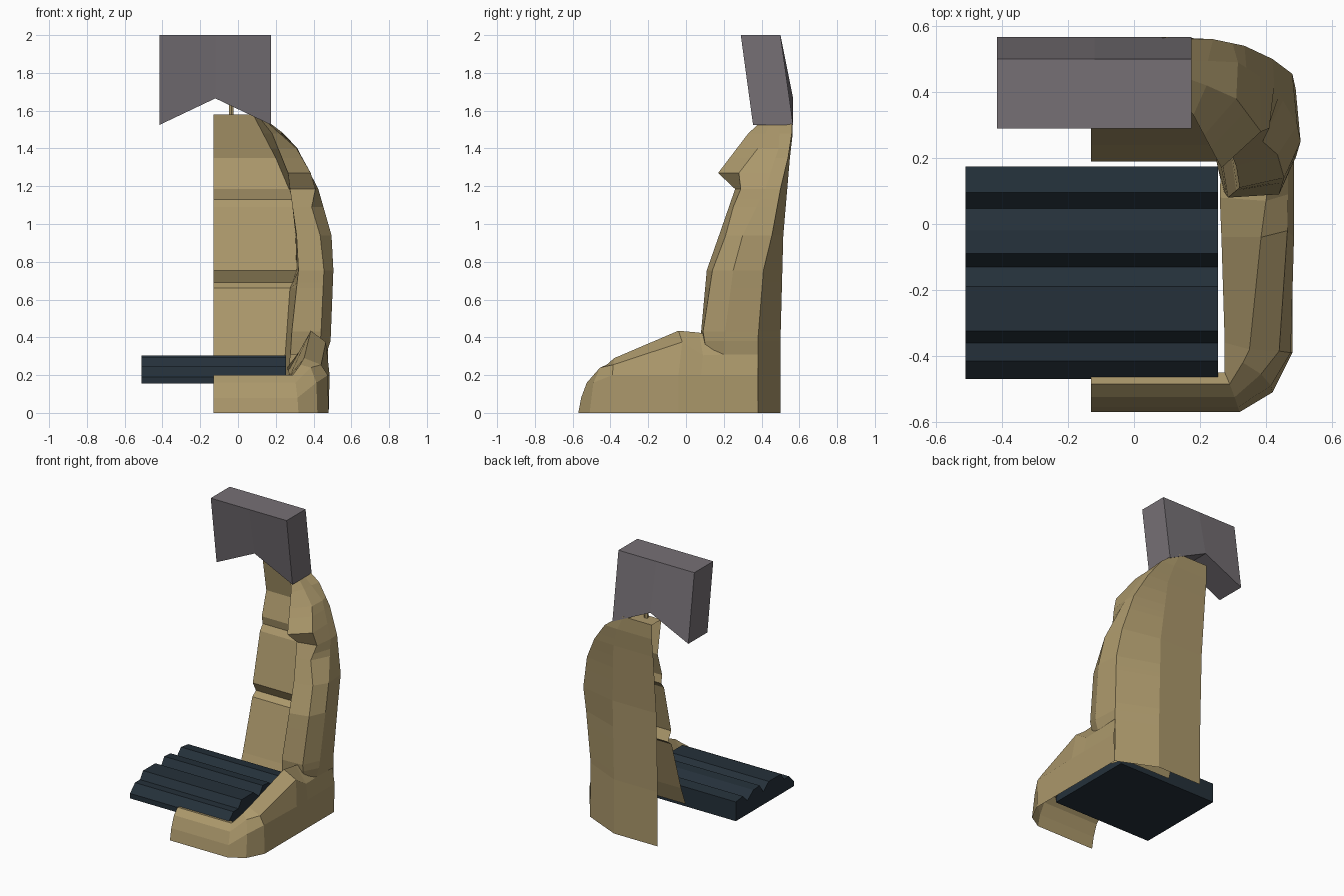
import bpy, bmesh

def material(name, rgb):
    m = bpy.data.materials.new(name)
    m.diffuse_color = (*rgb, 1)
    return m

TAN = material("tan shell", (0.41, 0.315, 0.148))
NAVY = material("dark navy cushion", (0.018, 0.03, 0.042))
GREY = material("warm grey headrest", (0.18, 0.162, 0.178))

def make(name, verts, faces, mat):
    me = bpy.data.meshes.new(name)
    me.from_pydata(verts, [], faces)
    bm = bmesh.new()
    bm.from_mesh(me)
    bmesh.ops.remove_doubles(bm, verts=bm.verts, dist=1e-4)
    bmesh.ops.recalc_face_normals(bm, faces=bm.faces)
    bm.to_mesh(me)
    bm.free()
    me.materials.append(mat)
    ob = bpy.data.objects.new(name, me)
    bpy.context.collection.objects.link(ob)
    return ob

def grid_faces(rows, cols, skip=lambda r, c: False):
    return [(r * cols + c, r * cols + c + 1, (r + 1) * cols + c + 1, (r + 1) * cols + c)
            for r in range(rows - 1) for c in range(cols - 1) if not skip(r, c)]

def extrude_x(name, profile, x0, x1, mat):
    n = len(profile)
    verts = [(x, y, z) for x in (x0, x1) for y, z in profile]
    faces = [(i, (i + 1) % n, n + (i + 1) % n, n + i) for i in range(n)]
    faces += [tuple(range(n)), tuple(range(n, 2 * n))]
    return make(name, verts, faces, mat)

def at(curve, z):
    """Point on a rail given as (z, x, y) keys."""
    if z <= curve[0][0]:
        return (curve[0][1], curve[0][2], z)
    for (za, xa, ya), (zb, xb, yb) in zip(curve, curve[1:]):
        if z <= zb:
            t = (z - za) / (zb - za)
            return (xa + t * (xb - xa), ya + t * (yb - ya), z)
    return (curve[-1][1], curve[-1][2], z)

# Backrest: vertical rails from the padded front, round the bolster, to the back
CUT = -0.13
pad = [(.18, .25, .19), (.31, .25, .24), (.66, .275, .345), (.69, .29, .385), (.755, .31, .35),
       (1.09, .30, .43), (1.13, .295, .46), (1.185, .27, .45), (1.35, .2, .50), (1.58, .08, .46)]
inner = [(.18, .27, .10), (.43, .285, .08), (.755, .32, .11), (.94, .31, .175), (1.185, .275, .26),
         (1.27, .265, .17), (1.48, .18, .33), (1.58, .10, .44)]
outer = [(.31, .43, .11), (.43, .44, .09), (.755, .455, .14), (.94, .435, .21), (1.09, .39, .25),
         (1.185, .41, .29), (1.27, .385, .28), (1.4, .31, .38), (1.48, .22, .42), (1.58, .11, .46)]
side = [(.31, .467, .20), (.38, .49, .20), (.755, .505, .25), (.94, .495, .30), (1.185, .425, .42),
        (1.4, .315, .49), (1.58, .11, .50)]
corner = [(0, .48, .38), (.38, .475, .38), (.755, .49, .41), (.94, .48, .455), (1.185, .42, .50),
          (1.35, .335, .54), (1.48, .24, .56), (1.58, .11, .56)]
back = [(0, .21, .50), (.38, .21, .50), (.94, .21, .515), (1.35, .18, .55), (1.48, .14, .565),
        (1.58, .09, .565)]
centre = lambda rail: [(z, CUT, y) for z, x, y in rail]
rails = [centre(pad), pad, inner, outer, side, corner, back, centre(back)]
levels = [0, .18, .31, .38, .43, .66, .69, .755, .94, 1.09, 1.13, 1.185, 1.27, 1.35, 1.4, 1.48, 1.58]
verts = [at(r, z) for z in levels for r in rails]
# below the bolster only the pad and back reach down
skip = lambda r, c: (c < 5 and r == 0) or (2 <= c < 5 and r == 1)
faces = grid_faces(len(levels), len(rails), skip)
faces.append(tuple(range(len(verts) - len(rails), len(verts))))
make("backrest", verts, faces, TAN)

# Seat base: side bolster section swept forward and round into the front lip
stations = [
    [(.48, .38, 0), (.485, .38, .2), (.467, .38, .315), (.44, .38, .33), (.27, .38, .2)],
    [(.48, .08, 0), (.485, .08, .2), (.467, .09, .305), (.40, .07, .425), (.26, .08, .24)],
    [(.48, -.04, 0), (.485, -.04, .2), (.465, -.02, .375), (.385, -.04, .435), (.265, -.04, .22)],
    [(.48, -.39, 0), (.475, -.39, .2), (.44, -.385, .255), (.35, -.38, .29), (.275, -.36, .2)],
    [(.42, -.51, 0), (.415, -.49, .16), (.385, -.455, .24), (.33, -.42, .255), (.275, -.40, .2)],
    [(.32, -.57, 0), (.315, -.555, .08), (.305, -.525, .16), (.29, -.485, .2), (.275, -.45, .195)],
]
stations.append([(CUT, y, z) for x, y, z in stations[-1]])
make("seat_base", [p for s in stations for p in s], grid_faces(len(stations), 5), TAN)

# Ridged seat cushion
extrude_x("seat_cushion", [(-.47, .155), (-.47, .19), (-.415, .245), (-.36, .245), (-.325, .295),
                           (-.19, .295), (-.13, .245), (-.09, .305), (-.02, .3), (.047, .25),
                           (.095, .3), (.175, .29), (.175, .155)], -.51, .255, NAVY)

# Headrest: leaning block with a notched underside
verts = []
for x, zb in ((-.415, 1.525), (-.12, 1.665), (.175, 1.525)):
    verts += [(x, .29, 2), (x, .50, 2), (x, .567, zb), (x, .355, zb)]
faces = [(s * 4 + i, s * 4 + (i + 1) % 4, s * 4 + 4 + (i + 1) % 4, s * 4 + 4 + i)
         for s in range(2) for i in range(4)]
make("headrest", verts, faces + [(0, 1, 2, 3), (8, 9, 10, 11)], GREY)

# Headrest post
bpy.ops.mesh.primitive_cylinder_add(vertices=6, radius=.014, depth=.13, location=(-.035, .49, 1.615))
post = bpy.context.object
post.name = "headrest_post"
post.data.materials.append(TAN)
